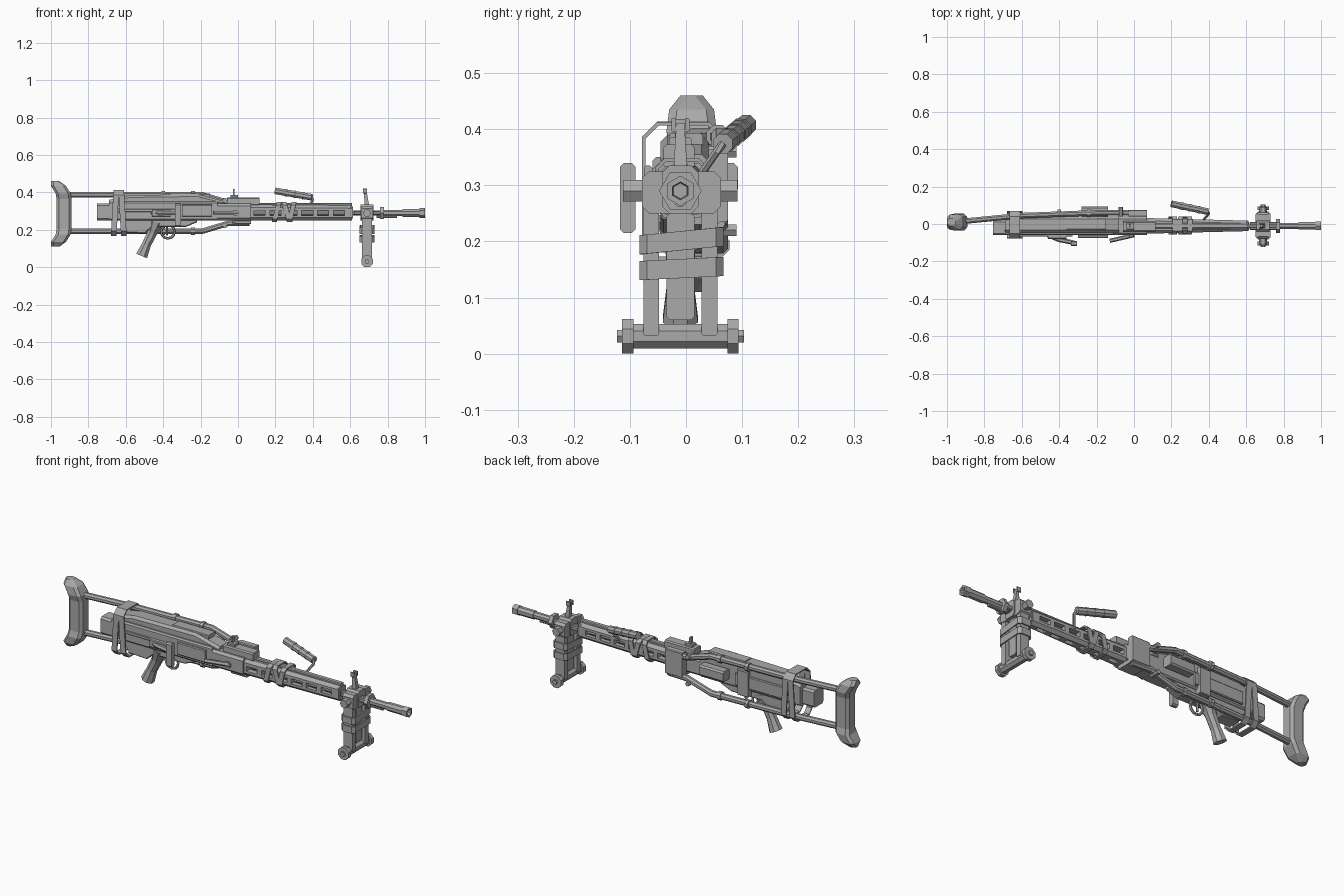
import bpy, bmesh, math
from mathutils import Vector, Matrix

cube = bpy.data.objects.get("Cube")
if cube:
    bpy.data.objects.remove(cube, do_unlink=True)

steel = bpy.data.materials.new("grey_steel")
steel.use_nodes = True
GREY = (.4, .4, .4, 1)
steel.diffuse_color = GREY
steel.node_tree.nodes["Principled BSDF"].inputs["Base Color"].default_value = GREY

# Shared levels: bore line, receiver skin and bipod station
BORE_Y, BORE_Z = -.01, .29
RIGHT, LEFT = -.06, .04
FLOOR, ROOF = .25, .35
BIPOD_X = .69


def finish(name, bm):
    bmesh.ops.recalc_face_normals(bm, faces=bm.faces)
    mesh = bpy.data.meshes.new(name)
    bm.to_mesh(mesh)
    bm.free()
    mesh.materials.append(steel)
    ob = bpy.data.objects.new(name, mesh)
    bpy.context.collection.objects.link(ob)
    return ob


def loft(name, rings, caps=True):
    bm = bmesh.new()
    loops = [[bm.verts.new(point) for point in ring] for ring in rings]
    for first, second in zip(loops, loops[1:]):
        for i in range(len(first)):
            bm.faces.new((first[i - 1], first[i], second[i], second[i - 1]))
    if caps:
        bm.faces.new(loops[0])
        bm.faces.new(loops[-1])
    return finish(name, bm)


def chamfered(u, v, cut):
    """Rectangle with cut corners, from two (low, high) ranges."""
    (u0, u1), (v0, v1) = u, v
    return [(u0 + cut, v0), (u1 - cut, v0), (u1, v0 + cut), (u1, v1 - cut),
            (u1 - cut, v1), (u0 + cut, v1), (u0, v1 - cut), (u0, v0 + cut)]


def around(middle, half):
    return (middle - half, middle + half)


def bar(name, stations, cut=.008):
    """Chamfered bar along x; each station gives x and its y and z ranges."""
    return loft(name, [[(x, *point) for point in chamfered(y, z, cut)] for x, y, z in stations])


def box(name, x, y, z, cut=.004):
    return bar(name, [(end, y, z) for end in x], cut)


def tube(name, path, radius, sides=8):
    points = [Vector(p) for p in path]
    radii = radius if isinstance(radius, tuple) else [radius] * len(points)
    rings = []
    for i, (point, r) in enumerate(zip(points, radii)):
        along = (points[min(i + 1, len(points) - 1)] - points[max(i - 1, 0)]).normalized()
        across = along.cross(Vector((0, 1, 0) if abs(along.y) < .9 else (1, 0, 0))).normalized()
        upward = across.cross(along)
        turns = [math.tau * (k + .5) / sides for k in range(sides)]
        rings.append([point + (across * math.cos(t) + upward * math.sin(t)) * r for t in turns])
    return loft(name, rings)


def rod(name, x, radius, y=BORE_Y, z=BORE_Z, sides=8):
    """Straight round part along x."""
    return tube(name, [(end, y, z) for end in x], radius, sides)


def pin(name, x, y, z, radius, sides=6):
    """Straight round part along y."""
    return tube(name, [(x, end, z) for end in y], radius, sides)


def strap(name, outline, axis, start, width, lean):
    """Open strap around an outline, leaning along its axis."""
    def place(u, v, offset):
        along = start + offset + lean * v
        return (along, u, v) if axis == "x" else (u, v, along)
    ob = loft(name, [[place(u, v, offset) for u, v in outline] for offset in (0, width)], caps=False)
    thickness = ob.modifiers.new("thickness", "SOLIDIFY")
    thickness.thickness = .007
    thickness.offset = 0


# Butt plate: flared top and toe around a straight centre
butt_middle, butt_y = .285, .01
half_profile = [(.08, -.97, -.89, .036), (.11, -.975, -.895, .045),
                (.15, -1, -.92, .04), (.175, -1, -.955, .02)]
mirrored = [(-reach, *rest) for reach, *rest in reversed(half_profile)]
loft("butt_plate", [[(x, y, butt_middle + reach)
                     for x, y in chamfered((back, front), around(butt_y, half), .014)]
                    for reach, back, front, half in mirrored + half_profile])

# Stock rods along the left side, meeting the front bracket
for side, sign in (("upper", 1), ("lower", -1)):
    outer, inner = BORE_Z + sign * .097, BORE_Z + sign * .055
    tube(f"{side}_stock_rod", [(-.91, .015, outer), (-.6, .045, outer), (-.19, .06, outer),
                               (-.05, .06, inner), (.06, .055, inner)], .016)
    for place, x in (("rear", -.4), ("front", -.24)):
        rod(f"{side}_{place}_rod_clamp", around(x, .01), .022, y=.057, z=outer)
    pin(f"{side}_rod_knob", -.07, (LEFT, .09), BORE_Z + sign * .07, .012)
box("front_rod_bracket", x=(-.03, .07), y=(LEFT, .075), z=(.235, .365))
box("rod_mount", x=(-.02, .07), y=(-.03, .06), z=(.23, FLOOR))

# Receiver, top cover and underside
box("receiver", x=(-.69, -.11), y=(RIGHT, LEFT), z=(FLOOR, ROOF), cut=.007)
box("rear_block", x=(-.755, -.68), y=(RIGHT, .02), z=(FLOOR, .34), cut=.01)
cover_y = (-.045, LEFT)
bar("top_cover", [(x, cover_y, (.33, top)) for x, top in
                  ((-.69, .36), (-.58, .385), (-.22, .39), (-.08, .355))], cut=.012)
box("cover_panel", x=(-.36, -.15), y=(-.03, .03), z=(ROOF, .393))
box("right_side_rail", x=(-.66, -.33), y=around(RIGHT, .007), z=(.295, .31), cut=.002)
box("right_side_panel", x=(-.3, -.14), y=(-.075, RIGHT), z=(.27, .335))
bar("lower_housing", [(x, (-.045, .03), (bottom, .26)) for x, bottom in
                      ((-.63, .24), (-.6, .185), (-.5, .18), (-.46, .215), (-.28, .215), (-.22, .24))],
    cut=.005)

# Left side boxes
box("ejection_box", x=(-.28, -.14), y=(LEFT, .093), z=(.285, .34), cut=.008)
box("left_side_rail", x=(-.6, -.32), y=(.03, .05), z=(.265, .33))
box("left_feed_block", x=(-.4, -.34), y=(.03, .06), z=(.225, .36))

# Pistol grip, trigger and guard
grip_path = ((-.44, .24), (-.46, .18), (-.49, .12), (-.515, .06))
tube("pistol_grip", [(x, BORE_Y, z) for x, z in grip_path], (.045, .028, .026, .034))
bpy.ops.mesh.primitive_torus_add(location=(-.375, BORE_Y, .19), rotation=(math.pi / 2, 0, 0),
                                 major_segments=12, minor_segments=6, major_radius=.036,
                                 minor_radius=.007)
trigger_guard = bpy.context.object
trigger_guard.name = "trigger_guard"
trigger_guard.data.materials.append(steel)
tube("trigger", [(-.38, BORE_Y, .22), (-.38, BORE_Y, .17)], .006, sides=6)

# Cocking lever and side arm on the right
box("lever_handle", x=around(-.32, .016), y=(-.118, -.09), z=(.215, .34), cut=.007)
tube("lever_link", [(-.46, RIGHT, BORE_Z), (-.4, -.085, BORE_Z), (-.32, -.1, BORE_Z)], .012, sides=6)
box("lever_base", x=(-.46, -.36), y=(-.08, RIGHT), z=(.27, .31))
tube("side_arm", [(0, RIGHT, BORE_Z), (-.13, -.09, BORE_Z)], .011, sides=6)

# Front trunnion, feed tray and rear sight
box("trunnion", x=(-.12, .07), y=(RIGHT, LEFT), z=(FLOOR, .34), cut=.012)
pin("trunnion_bolt", -.015, around(RIGHT, .01), BORE_Z, .017)
box("feed_tray", x=(-.06, .115), y=(-.04, .015), z=(.33, .373), cut=.006)
box("rear_sight_base", x=around(-.02, .02), y=around(BORE_Y, .02), z=(.36, .386))
box("rear_sight_leaf", x=around(-.023, .005), y=around(BORE_Y, .01), z=(.38, .418), cut=.002)

# Slotted handguard, cut through the sides and underside
handguard = bar("handguard", [(.06, around(BORE_Y, .042), (FLOOR, .335)),
                              (.61, around(BORE_Y, .028), (FLOOR, .33))], cut=.015)
slots = bmesh.new()
side_slot, under_slot = (.06, .2, .026), (.05, .02, .06)
for k in range(6):
    for size, z in ((side_slot, BORE_Z), (under_slot, FLOOR)):
        spot = Matrix.Translation((.115 + .085 * k, BORE_Y, z))
        bmesh.ops.create_cube(slots, size=1, matrix=spot @ Matrix.Diagonal((*size, 1)))
cutter = finish("slot_cutter", slots)
cutter.hide_render = True
cut_slots = handguard.modifiers.new("slots", "BOOLEAN")
cut_slots.object = cutter
cut_slots.use_self = True
bpy.context.view_layer.objects.active = handguard
bpy.ops.object.modifier_apply(modifier=cut_slots.name)
bpy.data.objects.remove(cutter, do_unlink=True)
box("handguard_top_rib", x=(.07, .61), y=around(BORE_Y, .013), z=(.325, .342))
box("handguard_end_cap", x=(.6, .615), y=around(BORE_Y, .024), z=(.26, .325))

# Barrel, collar and hollow muzzle
rod("barrel", (0, .78), .015)
rod("barrel_collar", (.76, .78), .038, sides=6)
rod("barrel_sleeve", (.78, .88), .018)
rod("flash_hider", (.88, .98), .022)
muzzle = ((.97, .027), (1, .027), (1, .016), (.98, .014))
corners = [math.tau * k / 6 for k in range(6)]
loft("muzzle_ring", [[(x, BORE_Y + r * math.sin(a), BORE_Z + r * math.cos(a)) for a in corners]
                     for x, r in muzzle])
box("gas_plug", x=(.74, .85), y=around(BORE_Y, .009), z=(.262, .276))

# Carrying handle leaning out to the left
grip_back, grip_front = Vector((.2, .108, .408)), Vector((.395, .066, .374))
tube("carry_grip", [grip_back, grip_front], .019)
for k in (1, 2, 3):
    ridge = grip_back.lerp(grip_front, k / 4)
    tube(f"carry_grip_ridge_{k}", [ridge, ridge.lerp(grip_front, .1)], .021)
tube("carry_arm", [grip_front, (.4, .055, .36), (.37, .02, .31)], .007, sides=6)

# Straps around stock, handguard and bipod
stock_outline = chamfered((-.075, .065), (.17, .41), cut=.025)
for place, x, lean in (("rear", -.69, .06), ("front", -.615, -.06)):
    strap(f"{place}_stock_strap", stock_outline, "x", x, .03, lean)
guard_outline = chamfered((-.052, .037), (.245, .345), cut=.015)
for place, x, lean in (("rear", .12, .25), ("middle", .21, .22), ("front", .33, -.28)):
    strap(f"{place}_guard_strap", guard_outline, "x", x, .026, lean)
bipod_outline = chamfered(around(BIPOD_X, .037), (-.08, .064), cut=.012)
for place, z, lean in (("lower", .135, .05), ("upper", .185, .1)):
    strap(f"{place}_bipod_strap", bipod_outline, "z", z, .034, lean)

# Folded bipod, mirrored about the bore
box("sight_block", x=around(BIPOD_X, .035), y=around(BORE_Y, .032), z=(FLOOR, .335), cut=.012)
box("bipod_yoke", x=around(BIPOD_X, .03), y=(-.078, .062), z=(FLOOR, .325), cut=.012)
foot_z = .031
for side, out in (("right", -1), ("left", 1)):
    leg_y, wheel_y = BORE_Y + out * .052, BORE_Y + out * .094
    box(f"{side}_bipod_leg", x=around(BIPOD_X, .026), y=around(leg_y, .014), z=(foot_z, .28))
    pin(f"{side}_bipod_pivot", BIPOD_X, (leg_y, leg_y + out * .05), BORE_Z, .022)
    pin(f"{side}_foot_wheel", BIPOD_X, around(wheel_y, .01), foot_z, foot_z / math.cos(math.pi / 8), sides=8)
    pin(f"{side}_foot_bolt", BIPOD_X, (wheel_y, wheel_y + out * .019), foot_z, .013)
    box(f"{side}_sight_ear", x=around(.68, .011), y=around(BORE_Y + out * .012, .004), z=(.395, .42), cut=.002)
pin("foot_bar", BIPOD_X, (-.1, .085), foot_z, .024, sides=8)
box("bipod_centre_strut", x=around(BIPOD_X, .017), y=around(BORE_Y, .025), z=(.06, FLOOR), cut=.006)

# Front sight post and clamp
tube("front_sight_post", [(BIPOD_X, BORE_Y, .32), (.68, BORE_Y, .41)], (.018, .01), sides=4)
box("sight_clamp", x=(.62, .765), y=around(BORE_Y, .022), z=(.28, .3))
